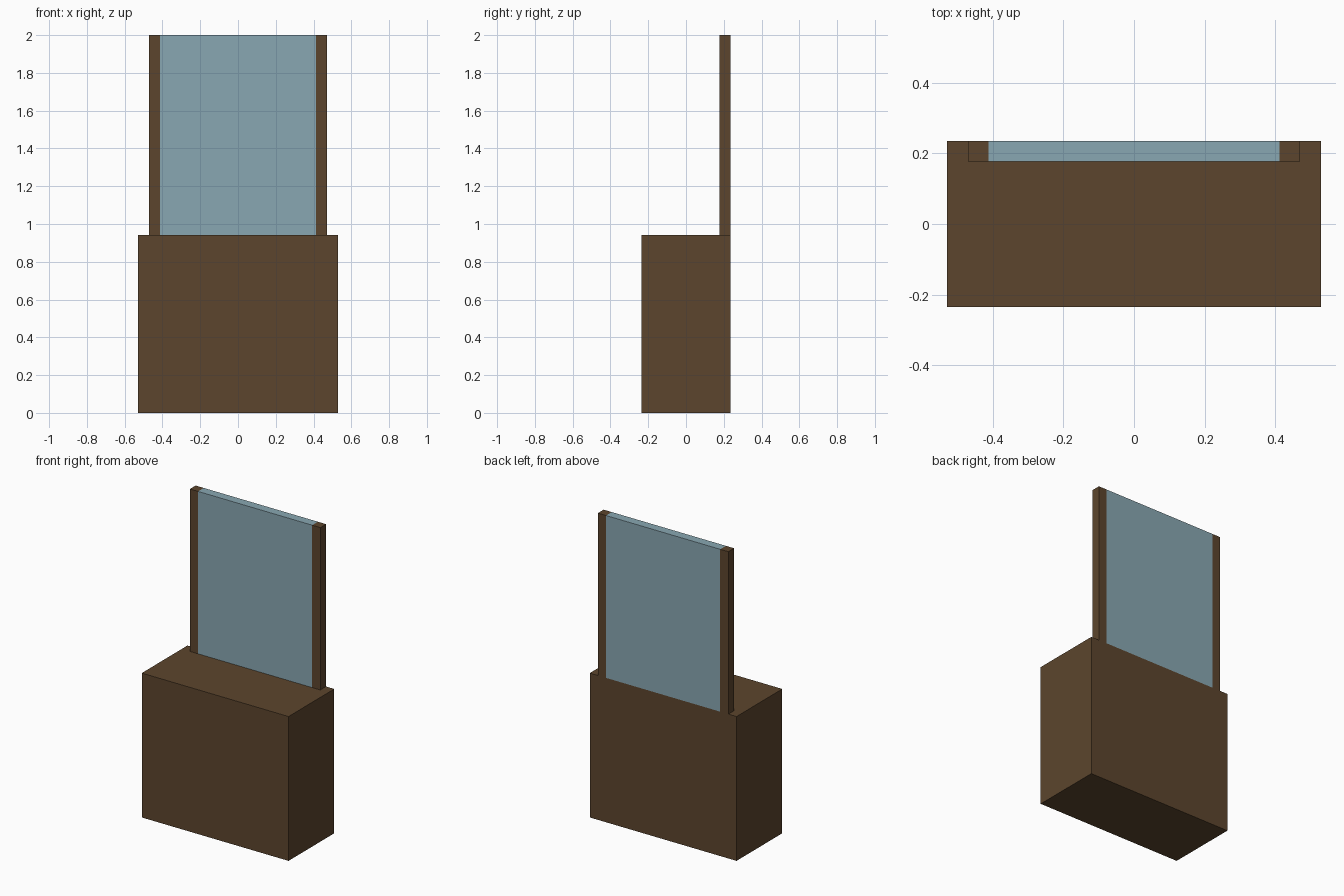
import bpy
import bmesh

if "Cube" in bpy.data.objects:
    bpy.data.objects.remove(bpy.data.objects["Cube"])

U = 2 / 34  # the model sits on a grid 34 units tall


def material(name, rgb):
    m = bpy.data.materials.new(name)
    m.diffuse_color = (*rgb, 1)
    m.use_nodes = True
    m.node_tree.nodes["Principled BSDF"].inputs["Base Color"].default_value = m.diffuse_color
    return m


wood = material("dark_wood", (0.107, 0.0595, 0.0262))
glass = material("mirror_blue", (0.25, 0.386, 0.445))


def box(name, lo, hi, mat):
    """Box between two corners given in grid units."""
    bm = bmesh.new()
    bmesh.ops.create_cube(bm, size=1)
    for v in bm.verts:
        v.co = [U * (l + (c + 0.5) * (h - l)) for c, l, h in zip(v.co, lo, hi)]
    me = bpy.data.meshes.new(name)
    bm.to_mesh(me)
    bm.free()
    me.materials.append(mat)
    ob = bpy.data.objects.new(name, me)
    bpy.context.collection.objects.link(ob)
    return ob


# Solid cabinet body
box("cabinet", (-9, -4, 0), (9, 4, 16), wood)

# Upright mirror slab along the back edge
box("mirror_panel", (-7, 3, 16), (7, 4, 34), glass)

# Wooden posts on either side of the mirror
for side, x in (("left", -8), ("right", 7)):
    box(side + "_post", (x, 3, 16), (x + 1, 4, 34), wood)
